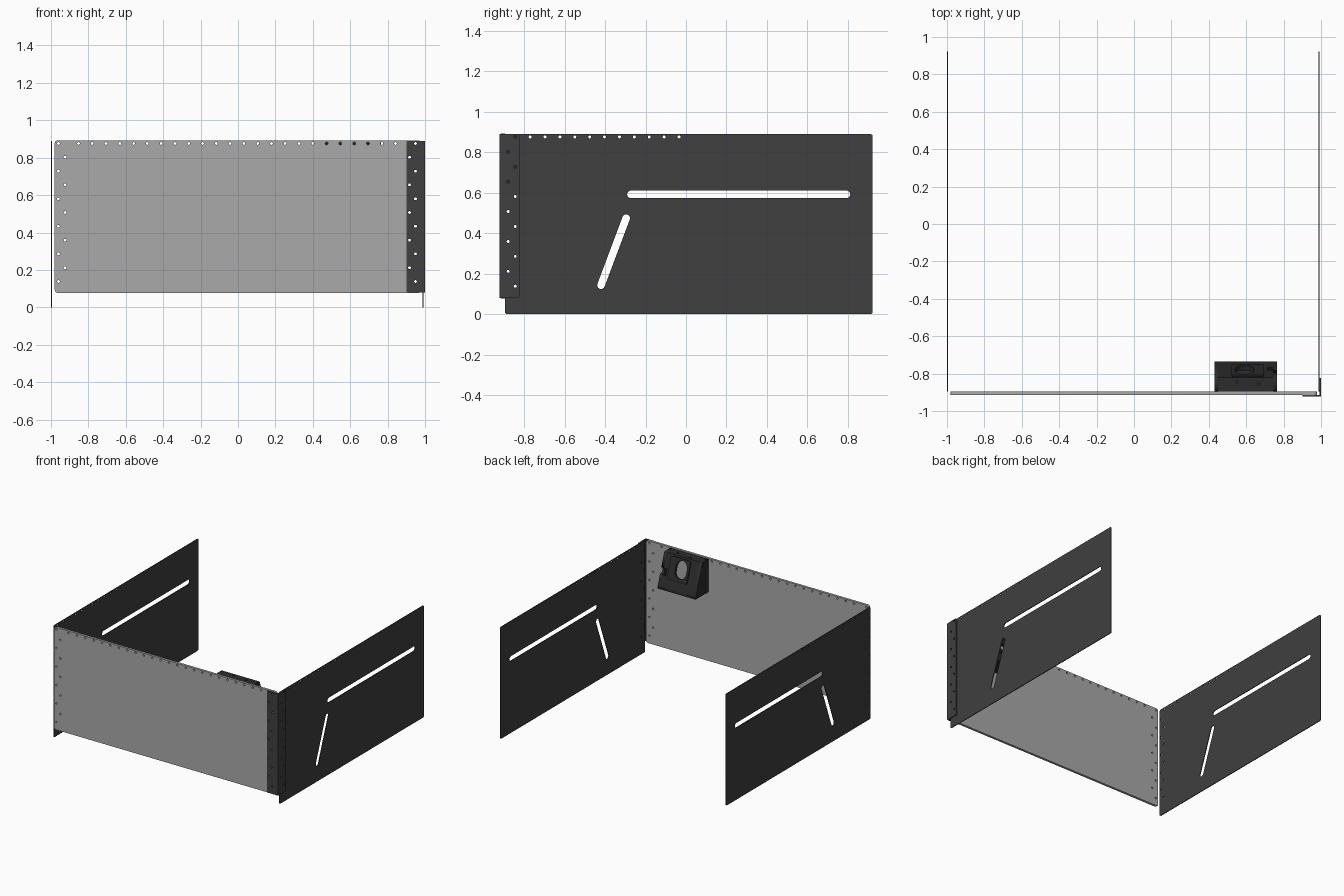
import bpy
import math
from mathutils import Matrix, Vector

if "Cube" in bpy.data.objects:
    bpy.data.objects.remove(bpy.data.objects["Cube"])


def material(name, value):
    m = bpy.data.materials.new(name)
    m.diffuse_color = (value, value, value, 1)
    m.use_nodes = True
    m.node_tree.nodes["Principled BSDF"].inputs["Base Color"].default_value = m.diffuse_color
    return m


DARK = material("dark_sheet", 0.05)
BLACK = material("black_plastic", 0.025)
GREY = material("grey_sheet", 0.4)
X, Y, Z = Vector((1, 0, 0)), Vector((0, 1, 0)), Vector((0, 0, 1))


def frame(origin, u, v):
    """Matrix that lays a flat (u, v) outline into space."""
    u, v = u.normalized(), v.normalized()
    m = Matrix((u, v, u.cross(v))).transposed().to_4x4()
    m.translation = origin
    return m


def stadium(a, b, r, n=8):
    """Slot outline between two end centres."""
    t = math.atan2(b[1] - a[1], b[0] - a[0])
    pts = []
    for c, start in ((b, t - math.pi / 2), (a, t + math.pi / 2)):
        for i in range(n + 1):
            k = start + math.pi * i / n
            pts.append((c[0] + r * math.cos(k), c[1] + r * math.sin(k)))
    return pts


def hole(u, v, r=0.0075, n=12):
    return [(u + r * math.cos(math.tau * i / n), v + r * math.sin(math.tau * i / n))
            for i in range(n)]


def rounded(u0, v0, u1, v1, r=0.012):
    pts = []
    for cu, cv, q in ((u1 - r, v1 - r, 0), (u0 + r, v1 - r, 1),
                      (u0 + r, v0 + r, 2), (u1 - r, v0 + r, 3)):
        for i in range(5):
            k = (q + i / 4) * math.pi / 2
            pts.append((cu + r * math.cos(k), cv + r * math.sin(k)))
    return pts


def plate(name, loops, thick, matrix, mat):
    """Flat sheet: the first loop is the outline, the rest are cut-outs."""
    cu = bpy.data.curves.new(name, 'CURVE')
    cu.dimensions = '2D'
    cu.fill_mode = 'BOTH'
    cu.extrude = thick / 2
    for pts in loops:
        s = cu.splines.new('POLY')
        s.points.add(len(pts) - 1)
        for p, (u, v) in zip(s.points, pts):
            p.co = (u, v, 0, 1)
        s.use_cyclic_u = True
    tmp = bpy.data.objects.new(name + "_outline", cu)
    bpy.context.collection.objects.link(tmp)
    dg = bpy.context.evaluated_depsgraph_get()
    me = bpy.data.meshes.new_from_object(tmp.evaluated_get(dg))
    bpy.data.objects.remove(tmp)
    me.transform(matrix)
    me.materials.clear()
    me.materials.append(mat)
    ob = bpy.data.objects.new(name, me)
    bpy.context.collection.objects.link(ob)
    return ob


def zigzag(outer, inner, first=0):
    """Staggered rivet column, counted down from the top edge."""
    return [hole(inner if i % 2 else outer, 0.876 - 0.0738 * i) for i in range(first, 11)]


# Side panels with slots and rivet holes
side_cuts = [stadium((-0.272, 0.592), (0.793, 0.592), 0.019),
             stadium((-0.42, 0.143), (-0.296, 0.474), 0.019)]
side_cuts += zigzag(-0.844, -0.879)
side_cuts += [hole(-0.844 + 0.0736 * i, 0.876) for i in range(1, 12)]
for name, x in (("left_side_panel", -0.997), ("right_side_panel", 0.989)):
    plate(name, [rounded(-0.895, 0, 0.923, 0.89)] + side_cuts, 0.006,
          frame((x, 0, 0), Y, Z), DARK)

# Front panel
front_cuts = zigzag(-0.96, -0.925) + zigzag(0.949, 0.917)
front_cuts += [hole(-0.853 + 0.0737 * i, 0.876) for i in range(24)]
plate("front_panel", [rounded(-0.98, 0.077, 0.978, 0.893, 0.016)] + front_cuts, 0.019,
      frame((0, -0.9045, 0), X, Z), GREY)

# Corner angle bracket, two legs
plate("bracket_front_leg", [rounded(0.9, 0.08, 0.9995, 0.89, 0.008)] + zigzag(0.949, 0.917),
      0.008, frame((0, -0.918, 0), X, Z), DARK)
plate("bracket_side_leg", [rounded(-0.922, 0.08, -0.823, 0.89, 0.008)] + zigzag(-0.844, -0.879),
      0.008, frame((0.996, 0, 0), Y, Z), DARK)

# Wedge housing behind the front panel
X0, X1, MID = 0.43, 0.765, 0.5975
profile = [(-0.895, 0.625), (-0.735, 0.625), (-0.735, 0.64), (-0.82, 0.887), (-0.895, 0.887)]
notched = profile[:3] + [(-0.766, 0.73), (-0.79, 0.735), (-0.805, 0.775), (-0.781, 0.775)] + profile[3:]
plate("housing_inner_cheek", [profile], 0.02, frame((X0 + 0.01, 0, 0), Y, Z), BLACK)
plate("housing_outer_cheek", [notched], 0.02, frame((X1 - 0.01, 0, 0), Y, Z), BLACK)
plate("housing_top", [[(X0, -0.895), (X1, -0.895), (X1, -0.82), (X0, -0.82)],
                      hole(0.55, -0.845), hole(0.67, -0.855)],
      0.016, frame((0, 0, 0.879), X, Y), BLACK)
plate("housing_floor", [[(X0, -0.895), (X1, -0.895), (X1, -0.735), (X0, -0.735)]],
      0.016, frame((0, 0, 0.633), X, Y), BLACK)

# Sloped face with rounded window and raised frame
slope = Vector((0, -0.085, 0.247))
normal = (-X).cross(slope).normalized()
base = Vector((MID, -0.735, 0.64))
window = stadium((0.007, 0.148), (0.007, 0.185), 0.05)
h = (X1 - X0) / 2
plate("housing_face", [[(-h, 0), (h, 0), (h, slope.length), (-h, slope.length),
                        (-h, 0.143), (-h + 0.05, 0.143), (-h + 0.05, 0.095), (-h, 0.095)],
                       window], 0.016, frame(base - normal * 0.008, -X, slope), BLACK)
plate("window_frame", [rounded(-0.098, 0.075, 0.075, 0.248), window], 0.012,
      frame(base + normal * 0.004, -X, slope), BLACK)
